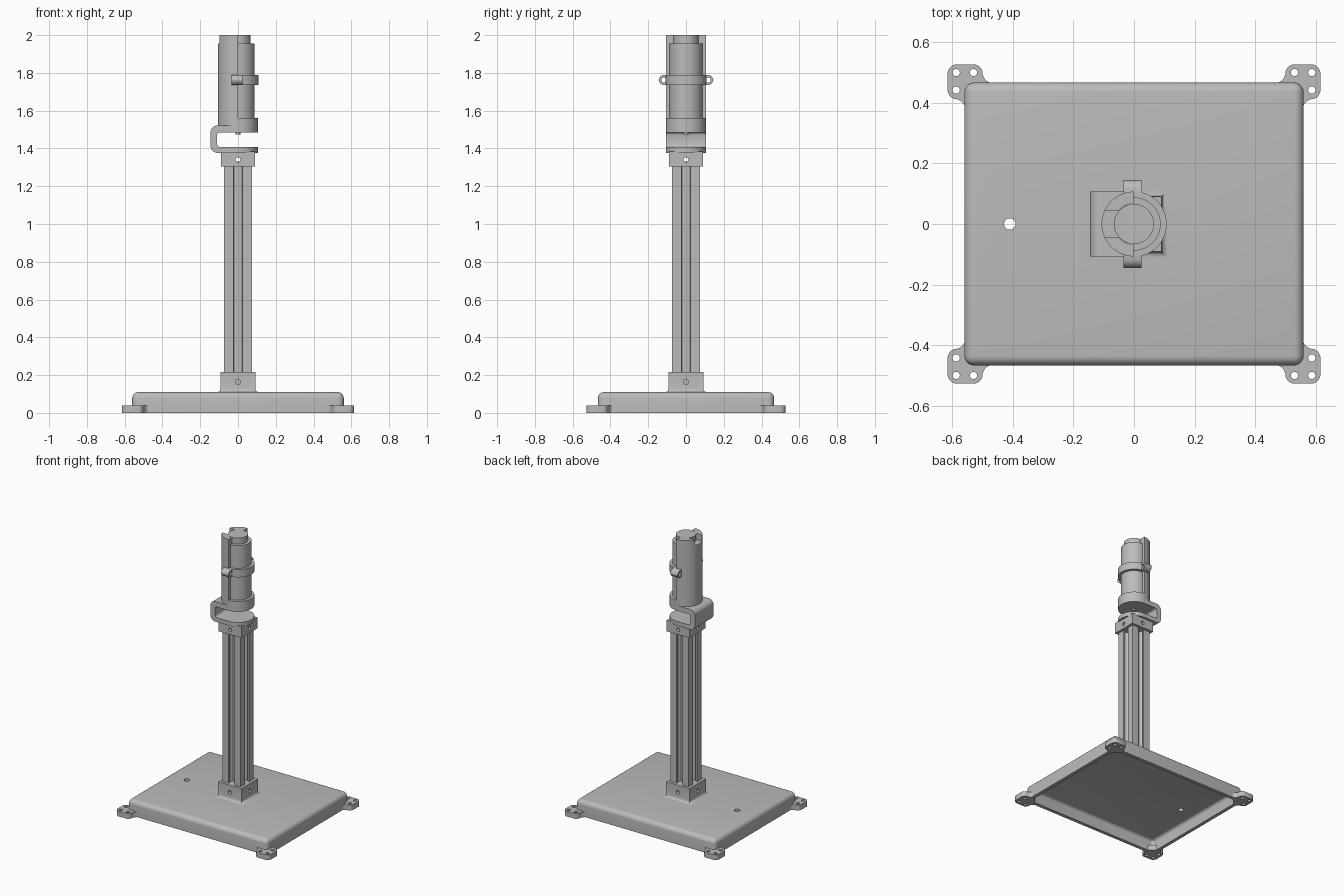
import bpy, bmesh, math
from mathutils import Vector, Matrix

old = bpy.data.objects.get("Cube")
if old:
    bpy.data.objects.remove(old, do_unlink=True)

grey = bpy.data.materials.new("plain grey")
grey.use_nodes = True
COLOUR = (0.5, 0.5, 0.5, 1)
grey.diffuse_color = COLOUR
grey.node_tree.nodes["Principled BSDF"].inputs["Base Color"].default_value = COLOUR


def finish(name, bm):
    bmesh.ops.recalc_face_normals(bm, faces=bm.faces)
    mesh = bpy.data.meshes.new(name)
    bm.to_mesh(mesh)
    bm.free()
    mesh.materials.append(grey)
    obj = bpy.data.objects.new(name, mesh)
    bpy.context.collection.objects.link(obj)
    return obj


def prism(name, pts, lo, hi, axis="z"):
    """Extrude a closed outline from lo to hi along an axis."""
    place = {"z": lambda a, b, c: (a, b, c),
             "y": lambda a, b, c: (a, c, b),
             "x": lambda a, b, c: (c, a, b)}[axis]
    bm = bmesh.new()
    face = bm.faces.new([bm.verts.new(place(a, b, lo)) for a, b in pts])
    new = bmesh.ops.extrude_face_region(bm, geom=[face])["geom"]
    move = Vector(place(0, 0, hi - lo))
    bmesh.ops.translate(bm, vec=move, verts=[v for v in new if isinstance(v, bmesh.types.BMVert)])
    return finish(name, bm)


def rounded(corners, steps=5):
    """Outline from (a, b, radius) corners, each softened by a small curve."""
    out = []
    for i, (a, b, r) in enumerate(corners):
        p = Vector((a, b))
        if r == 0:
            out.append(p)
            continue
        ends = []
        for q in (corners[i - 1], corners[(i + 1) % len(corners)]):
            ends.append(p + (Vector(q[:2]) - p).normalized() * r)
        for k in range(steps + 1):
            t = k / steps
            out.append(ends[0] * (1 - t) ** 2 + p * (1.17 * t * (1 - t))
                       + (ends[0] + ends[1]) * (0.415 * t * (1 - t)) + ends[1] * t ** 2)
    return out


def circle(r, a=0, b=0, n=48):
    return [(a + r * math.cos(2 * math.pi * k / n), b + r * math.sin(2 * math.pi * k / n))
            for k in range(n)]


def half_ring(r0, r1, side, n=28):
    """Half ring on the +x (side 1) or -x (side -1) half."""
    arc = [(side * math.sin(math.pi * k / n), -math.cos(math.pi * k / n)) for k in range(n + 1)]
    inner = [(x * r0, y * r0) for x, y in reversed(arc)] if r0 else []
    return [(x * r1, y * r1) for x, y in arc] + inner


def soft_box(name, hx, hy, z0, z1, radius):
    """Box with rounded upright and top edges."""
    bm = bmesh.new()
    bmesh.ops.create_cube(bm, size=1, matrix=Matrix.Translation((0, 0, (z0 + z1) / 2))
                          @ Matrix.Diagonal((2 * hx, 2 * hy, z1 - z0, 1)))
    edges = [e for e in bm.edges if max(v.co.z for v in e.verts) > z1 - 0.001]
    bmesh.ops.bevel(bm, geom=edges, offset=radius, segments=6, profile=0.5, affect="EDGES")
    return finish(name, bm)


def cut(obj, cutter):
    mod = obj.modifiers.new("cut", "BOOLEAN")
    mod.operation = "DIFFERENCE"
    mod.solver = "EXACT"
    mod.object = cutter
    bpy.context.view_layer.objects.active = obj
    bpy.ops.object.modifier_apply(modifier=mod.name)
    bpy.data.objects.remove(cutter, do_unlink=True)


def square_stack(name, levels):
    """Square block whose half width changes with height."""
    bm = bmesh.new()
    rings = [[bm.verts.new((sx * h, sy * h, z)) for sx, sy in ((1, 1), (-1, 1), (-1, -1), (1, -1))]
             for h, z in levels]
    for low, high in zip(rings, rings[1:]):
        for k in range(4):
            bm.faces.new((low[k], low[k - 1], high[k - 1], high[k]))
    bm.faces.new(rings[0])
    bm.faces.new(rings[-1])
    return finish(name, bm)


def screw_holes(obj, z):
    for axis in "xy":
        cut(obj, prism("cutter", circle(0.013, 0, z, 20), -0.3, 0.3, axis))


# Hollow base tray with a cable hole
tray = soft_box("base_tray", 0.56, 0.467, 0, 0.11, 0.032)
cut(tray, soft_box("cutter", 0.535, 0.442, -0.05, 0.085, 0.02))
cut(tray, prism("cutter", circle(0.019, -0.41, 0, 32), 0, 0.2))

# Corner feet, each with three screw holes
foot_outline = rounded([(0.47, 0.465, 0), (0.5, 0.467, 0.028), (0.5, 0.527, 0.025),
                        (0.615, 0.527, 0.025), (0.615, 0.412, 0.025), (0.557, 0.412, 0.028),
                        (0.557, 0.38, 0)])
for sx, side in ((1, "left"), (-1, "right")):
    for sy, end in ((1, "back"), (-1, "front")):
        foot = prism(f"foot_{end}_{side}", [(sx * a, sy * b) for a, b in foot_outline], 0, 0.038)
        for a, b in ((0.53, 0.5), (0.587, 0.5), (0.587, 0.442)):
            cut(foot, prism("cutter", circle(0.012, sx * a, sy * b, 20), -0.1, 0.1))

# Lower socket, flared where it meets the tray
socket = square_stack("column_socket", [(0.108, 0.105), (0.108, 0.11), (0.1, 0.113),
                                        (0.095, 0.119), (0.093, 0.128), (0.093, 0.217)])
screw_holes(socket, 0.165)

# Slotted column
H = 0.073
side_outline = [(H, -H), (H, -0.024), (0.06, -0.024), (0.06, -0.045), (0.03, -0.02),
                (0.03, 0.02), (0.06, 0.045), (0.06, 0.024), (H, 0.024)]
column_outline = []
for k in range(4):
    turn = Matrix.Rotation(k * math.pi / 2, 2)
    column_outline += [turn @ Vector(p) for p in side_outline]
prism("slotted_column", column_outline, 0.09, 1.33)

# Upper collar
collar = square_stack("column_collar", [(0.091, 1.305), (0.091, 1.385)])
screw_holes(collar, 1.34)

# C-shaped bracket with rounded ends
c_outline = rounded([(0, 1.377, 0), (-0.145, 1.377, 0.03), (-0.145, 1.522, 0.03), (0, 1.522, 0),
                     (0, 1.485, 0), (-0.11, 1.485, 0.012), (-0.11, 1.408, 0.012), (0, 1.408, 0)])
prism("c_bracket", c_outline, -0.107, 0.107, "y")
prism("bracket_lower_end", half_ring(0, 0.107, 1), 1.377, 1.408)
prism("holder_ring", half_ring(0, 0.107, 1), 1.485, 1.56)

# Motor
prism("motor_body", circle(0.088), 1.5, 1.955)
prism("motor_cap", circle(0.066), 1.95, 2.0)
prism("motor_shaft", circle(0.012, n=20), 1.474, 1.49)

# Rear half shell with a notched lip on top
prism("rear_shell", half_ring(0.087, 0.107, -1), 1.51, 1.956)
lip = prism("rear_shell_lip", half_ring(0.067, 0.107, -1), 1.955, 2.0)
cut(lip, prism("cutter", [(-0.2, -0.043), (-0.03, -0.043), (-0.03, 0.043), (-0.2, 0.043)], 1.956, 2.1))

# Clamp strap and its screw ears
prism("clamp_strap", half_ring(0.086, 0.108, 1), 1.735, 1.79)
for s, side in ((1, "back"), (-1, "front")):
    ear_outline = rounded([(s * 0.08, 1.735, 0), (s * 0.145, 1.735, 0.026),
                           (s * 0.145, 1.79, 0.026), (s * 0.08, 1.79, 0)])
    ear = prism(f"clamp_ear_{side}", ear_outline, -0.034, 0.024, "x")
    cut(ear, prism("cutter", circle(0.013, s * 0.118, 1.762, 20), -0.1, 0.1, "x"))

# Smooth rounded surfaces, keep hard edges
bpy.ops.object.select_all(action="DESELECT")
for obj in bpy.context.collection.objects:
    if obj.type == "MESH":
        obj.select_set(True)
        bpy.context.view_layer.objects.active = obj
bpy.ops.object.shade_smooth_by_angle(angle=math.radians(30))
